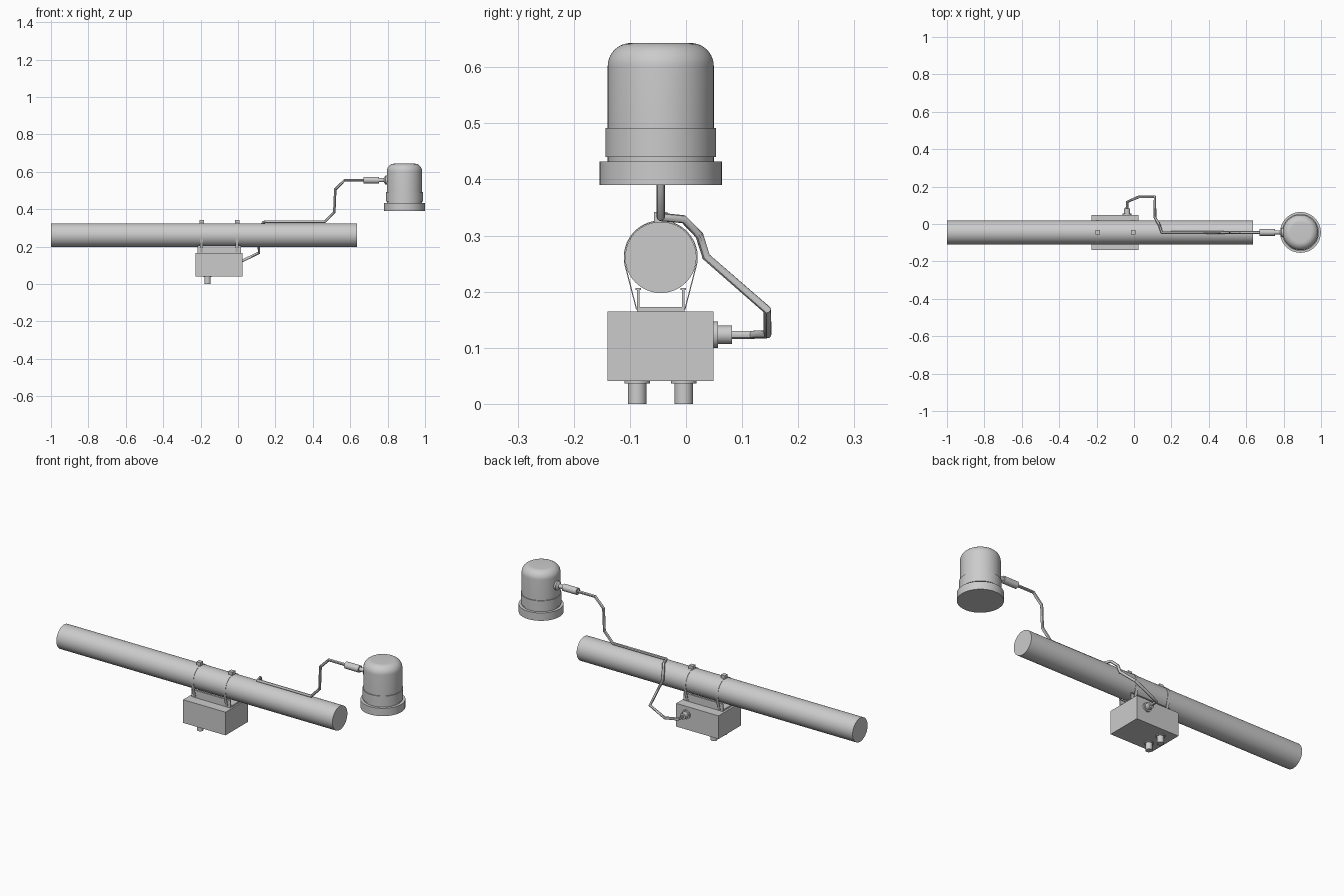
import bpy, bmesh, math
from mathutils import Matrix, Vector

cube = bpy.data.objects.get("Cube")
if cube:
    bpy.data.objects.remove(cube, do_unlink=True)

grey = bpy.data.materials.new("plain_grey")
grey.use_nodes = True
grey.diffuse_color = (0.6, 0.6, 0.6, 1)
grey.node_tree.nodes["Principled BSDF"].inputs["Base Color"].default_value = (0.6, 0.6, 0.6, 1)

MID_Y = -0.045                      # line shared by pipe and lamp
PIPE_Z, PIPE_R = 0.261, 0.0635


def finish(name, bm, smooth=True):
    bmesh.ops.recalc_face_normals(bm, faces=bm.faces)
    mesh = bpy.data.meshes.new(name)
    bm.to_mesh(mesh)
    bm.free()
    mesh.materials.append(grey)
    obj = bpy.data.objects.new(name, mesh)
    bpy.context.collection.objects.link(obj)
    if smooth:
        bpy.ops.object.select_all(action='DESELECT')
        obj.select_set(True)
        bpy.context.view_layer.objects.active = obj
        bpy.ops.object.shade_smooth_by_angle(angle=math.radians(35))
    return obj


def box(name, low, high):
    low, high = Vector(low), Vector(high)
    bm = bmesh.new()
    bmesh.ops.create_cube(bm, size=1)
    bmesh.ops.scale(bm, vec=high - low, verts=bm.verts)
    bmesh.ops.translate(bm, vec=(low + high) / 2, verts=bm.verts)
    return finish(name, bm, False)


def turned(name, profile, origin, axis=(0, 0, 1), sides=32):
    """Closed solid turned from (radius, distance) pairs along an axis."""
    bm = bmesh.new()
    rings = []
    for r, d in profile:
        rings.append([bm.verts.new((r * math.cos(math.tau * i / sides),
                                    r * math.sin(math.tau * i / sides), d))
                      for i in range(sides)])
    for a, b in zip(rings, rings[1:]):
        for i in range(sides):
            j = (i + 1) % sides
            bm.faces.new((a[i], a[j], b[j], b[i]))
    bm.faces.new(rings[0])
    bm.faces.new(rings[-1])
    turn = Vector((0, 0, 1)).rotation_difference(Vector(axis)).to_matrix().to_4x4()
    bm.transform(Matrix.Translation(origin) @ turn)
    return finish(name, bm)


# Main pipe
turned("main_pipe", [(PIPE_R, 0), (PIPE_R, 1.635)], (-1, MID_Y, PIPE_Z), (1, 0, 0), 64)

# Control box
box("control_box", (-0.227, -0.14, 0.041), (0.024, 0.049, 0.165))

# Channel saddle with lipped walls
box("saddle_base", (-0.216, -0.087, 0.165), (0.016, -0.003, 0.173))
for side, label in ((-1, "front"), (1, "back")):
    y = MID_Y + side * 0.04
    box("saddle_wall_" + label, (-0.216, y - 0.002, 0.165), (0.016, y + 0.002, 0.206))
    box("saddle_lip_" + label, (-0.216, y - 0.005, 0.203), (0.016, y + 0.005, 0.206))


# Straps wrapped over the pipe, each with a buckle
def strap(name, x, width=0.016, thick=0.002):
    bm = bmesh.new()
    r = PIPE_R + 0.0005
    angles = [math.radians(197 - 214 * i / 32) for i in range(33)]
    inner = [(r * math.cos(a), r * math.sin(a)) for a in angles]
    outer = [((r + thick) * math.cos(a), (r + thick) * math.sin(a)) for a in angles]
    foot = 0.168 - PIPE_Z
    inner = [(-0.042, foot)] + inner + [(0.042, foot)]
    outer = [(-0.044, foot)] + outer + [(0.044, foot)]
    rows = [[bm.verts.new((x + dx, MID_Y + y, PIPE_Z + z)) for dx, (y, z) in
             ((-width / 2, p), (width / 2, p), (width / 2, q), (-width / 2, q))]
            for p, q in zip(inner, outer)]
    for a, b in zip(rows, rows[1:]):
        for i in range(4):
            j = (i + 1) % 4
            bm.faces.new((a[i], a[j], b[j], b[i]))
    bm.faces.new(rows[0])
    bm.faces.new(rows[-1])
    finish(name, bm)


for x, label in ((-0.195, "right"), (-0.005, "left")):
    strap("strap_" + label, x)
    box("buckle_" + label, (x - 0.012, MID_Y - 0.012, 0.318), (x + 0.012, MID_Y + 0.012, 0.342))

# Cable glands under the box
for y, label in ((-0.087, "front"), (-0.004, "back")):
    turned("bottom_gland_" + label,
           [(0.0165, 0), (0.0165, 0.036), (0.0225, 0.036), (0.0225, 0.042)], (-0.163, y, 0))

# Cable socket on the back of the box
turned("back_socket", [(0.0235, 0), (0.0235, 0.009), (0.0165, 0.009), (0.0165, 0.034)],
       (-0.037, 0.048, 0.123), (0, 1, 0))

# Cable from the socket, over the pipe and up to the lamp
path = [(-0.037, 0.075, 0.123), (-0.037, 0.118, 0.123), (0.025, 0.145, 0.124),
        (0.112, 0.145, 0.167), (0.112, 0.036, 0.262), (0.118, 0.024, 0.3),
        (0.135, -0.004, 0.329), (0.148, MID_Y, 0.333), (0.465, MID_Y, 0.333),
        (0.515, MID_Y, 0.385), (0.52, MID_Y, 0.505), (0.57, MID_Y, 0.555),
        (0.69, MID_Y, 0.555)]
curve = bpy.data.curves.new("cable", 'CURVE')
curve.dimensions = '3D'
curve.bevel_depth = 0.0075
curve.bevel_resolution = 3
curve.use_fill_caps = True
spline = curve.splines.new('POLY')
spline.points.add(len(path) - 1)
for point, co in zip(spline.points, path):
    point.co = (*co, 1)
curve.materials.append(grey)
cable = bpy.data.objects.new("cable", curve)
bpy.context.collection.objects.link(cable)
bpy.ops.object.select_all(action='DESELECT')
cable.select_set(True)
bpy.context.view_layer.objects.active = cable
bpy.ops.object.convert(target='MESH')
bpy.ops.object.shade_smooth_by_angle(angle=math.radians(35))

# Plug between cable and lamp
turned("lamp_plug", [(0.018, 0), (0.018, 0.083), (0.011, 0.083), (0.011, 0.108),
                     (0.024, 0.116), (0.024, 0.135)], (0.672, MID_Y, 0.555), (1, 0, 0))

# Lamp: base flange, collar and domed housing
dome = [(0.0535 + 0.041 * math.cos(t), 0.602 + 0.041 * math.sin(t))
        for t in (math.pi / 2 * i / 10 for i in range(11))]
turned("lamp", [(0.109, 0.39), (0.109, 0.432), (0.0945, 0.432), (0.0945, 0.44),
                (0.0985, 0.44), (0.0985, 0.492), (0.0945, 0.492)] + dome,
       (0.89, MID_Y, 0), sides=64)
